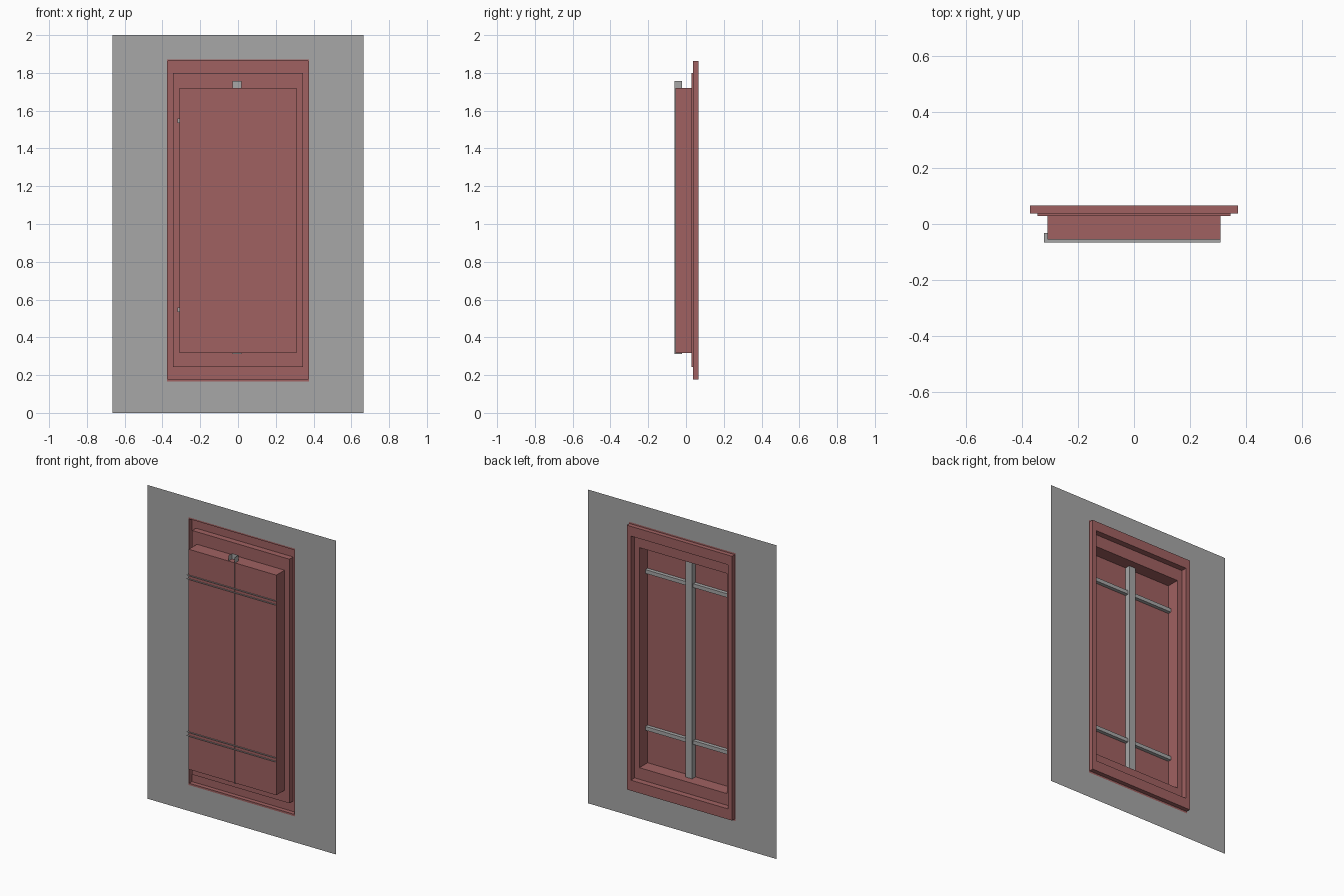
import bpy, bmesh

if "Cube" in bpy.data.objects:
    bpy.data.objects.remove(bpy.data.objects["Cube"])


def material(name, rgb):
    mat = bpy.data.materials.new(name)
    mat.diffuse_color = (*rgb, 1)
    mat.use_nodes = True
    mat.node_tree.nodes["Principled BSDF"].inputs["Base Color"].default_value = mat.diffuse_color
    return mat


red = material("frame_red", (0.35, 0.12, 0.12))
grey = material("wall_grey", (0.39, 0.39, 0.39))


def make_object(name, bm, mat):
    mesh = bpy.data.meshes.new(name)
    bm.to_mesh(mesh)
    bm.free()
    obj = bpy.data.objects.new(name, mesh)
    bpy.context.collection.objects.link(obj)
    mesh.materials.append(mat)
    return obj


def nested_rings(name, rings, mat, fill=False):
    """Bridge rectangles given as (half width, bottom, top, y)."""
    bm = bmesh.new()
    prev = None
    for w, lo, hi, y in rings:
        ring = [bm.verts.new((x, y, z)) for x, z in
                ((-w, lo), (w, lo), (w, hi), (-w, hi))]
        if prev:
            for i in range(4):
                j = (i + 1) % 4
                bm.faces.new((prev[j], prev[i], ring[i], ring[j]))
        prev = ring
    if fill:
        bm.faces.new(prev[::-1])
    return make_object(name, bm, mat)


def channel(name, profile, start, end, place):
    """Sweep an open profile straight along one axis, leaving the ends open."""
    bm = bmesh.new()
    a = [bm.verts.new(place(u, y, start)) for u, y in profile]
    b = [bm.verts.new(place(u, y, end)) for u, y in profile]
    for i in range(len(profile) - 1):
        bm.faces.new((a[i], a[i + 1], b[i + 1], b[i]))
    bmesh.ops.recalc_face_normals(bm, faces=bm.faces[:])
    return make_object(name, bm, grey)


WALL_Y = 0.038
FLANGE = (0.375, 0.165, 1.872, WALL_Y)

# Thin wall with the window opening
nested_rings("wall", [(0.665, 0, 2, WALL_Y), FLANGE], grey)

# Stepped casing, deep recess and closing panel, as one thin shell
nested_rings("window_casing", [
    FLANGE,
    (0.371, 0.177, 1.862, WALL_Y),
    (0.371, 0.177, 1.862, 0.066),
    (0.343, 0.244, 1.80, 0.066),
    (0.343, 0.244, 1.80, 0.028),
    (0.309, 0.318, 1.721, 0.028),
    (0.309, 0.318, 1.721, -0.055),
], red, fill=True)

# Upright glazing bar, open towards the front
channel("vertical_bar",
        [(-0.028, -0.056), (-0.028, -0.021), (0.018, -0.021), (0.018, -0.060)],
        0.312, 1.757, lambda u, y, t: (u, y, t))

# Cross bars, their edges poking through the panel
for label, z in (("lower", 0.546), ("upper", 1.546)):
    channel(label + "_cross_bar",
            [(-0.012, -0.066), (-0.012, -0.032), (0.012, -0.032), (0.012, -0.066)],
            -0.32, 0.309, lambda u, y, t, z=z: (t, y, z + u))
